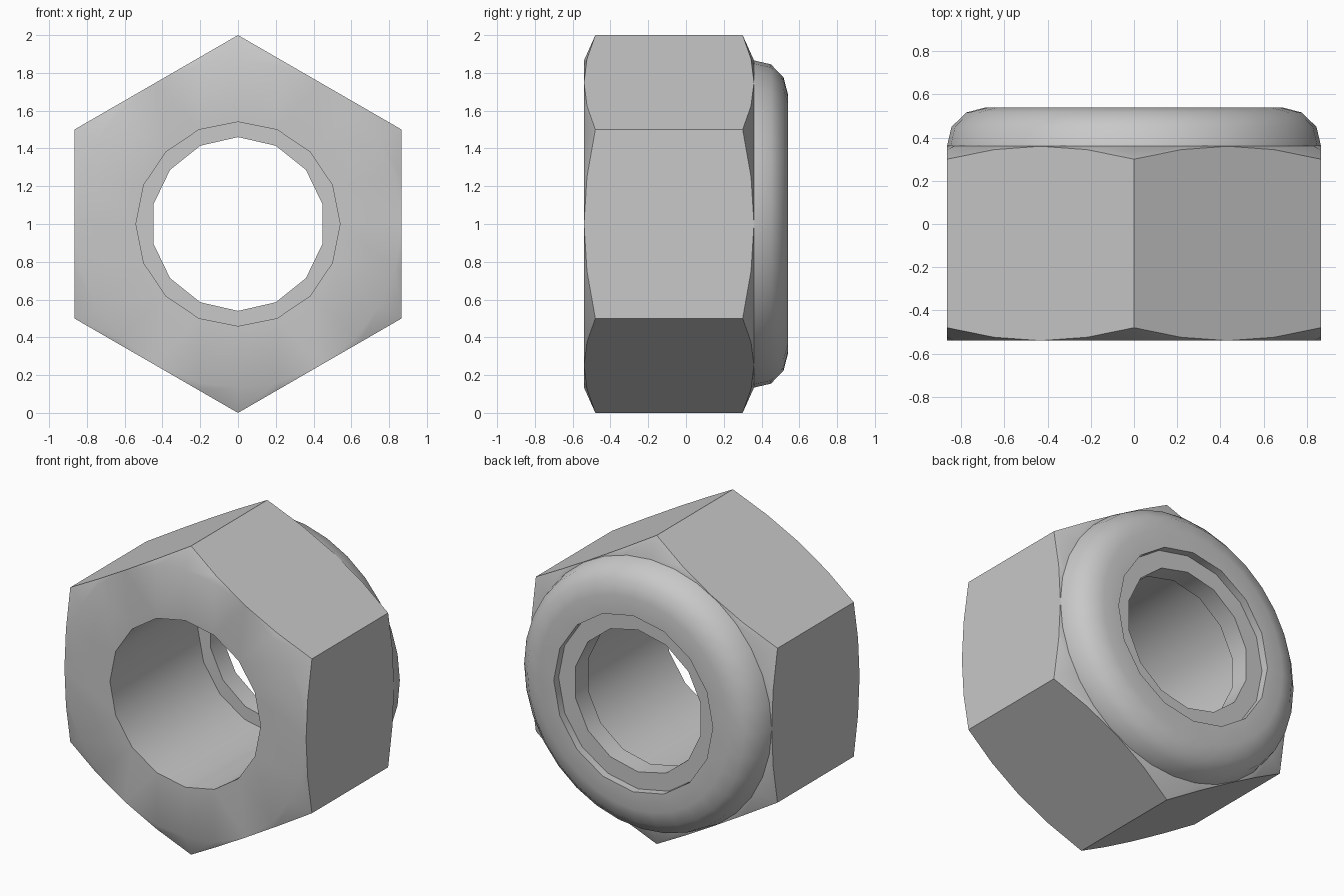
import bpy
import bmesh
import math

cube = bpy.data.objects.get("Cube")
if cube:
    bpy.data.objects.remove(cube, do_unlink=True)

FLAT = math.sqrt(3) / 2      # centre to hexagon side
FRONT, SHOULDER, BACK = -0.54, 0.36, 0.54
TAU = 2 * math.pi

steel = bpy.data.materials.new("grey steel")
steel.use_nodes = True
GREY = (0.58, 0.58, 0.58, 1)
steel.diffuse_color = GREY
steel.node_tree.nodes["Principled BSDF"].inputs["Base Color"].default_value = GREY


def circle(r, y, n):
    """Ring as (angle, radius, y), starting at the top."""
    return [(TAU * i / n, r, y) for i in range(n)]


def hexagon(y, inward, round_off=False):
    """Hexagon ring with four steps per side; its edge follows the chamfer cone."""
    ring = []
    for side in range(6):
        for t in (-0.5, -0.25, 0, 0.25):
            angle = side * TAU / 6 + TAU / 12 + math.atan2(t, FLAT)
            r = math.hypot(t, FLAT)
            drop = 0.06 * (r - FLAT) / (1 - FLAT)
            ring.append((angle, FLAT, y) if round_off else (angle, r, y + inward * drop))
    return ring


def stitch(bm, a, b, ring_a, ring_b):
    """Join two rings that may have different point counts."""
    i = j = 0
    na, nb = len(a), len(b)
    while i < na or j < nb:
        next_a = ring_a[i + 1][0] if i + 1 < na else (TAU if i < na else 99)
        next_b = ring_b[j + 1][0] if j + 1 < nb else (TAU if j < nb else 99)
        face = [a[i % na]]
        step_a, step_b = next_a < next_b + 1e-5, next_b < next_a + 1e-5
        if step_a:
            i += 1
            face.append(a[i % na])
        old_b = b[j % nb]
        if step_b:
            j += 1
            face.append(b[j % nb])
        face.append(old_b)
        bm.faces.new(face)


def ring_solid(name, rings, smooth_angle):
    """Closed ring-shaped part made by joining rings in a cycle."""
    bm = bmesh.new()
    loops = [[bm.verts.new((r * math.sin(a), y, 1 + r * math.cos(a))) for a, r, y in ring]
             for ring in rings]
    for k in range(len(rings)):
        m = (k + 1) % len(rings)
        stitch(bm, loops[k], loops[m], rings[k], rings[m])
    bmesh.ops.remove_doubles(bm, verts=bm.verts[:], dist=1e-4)
    bmesh.ops.recalc_face_normals(bm, faces=bm.faces[:])
    mesh = bpy.data.meshes.new(name)
    bm.to_mesh(mesh)
    bm.free()
    mesh.materials.append(steel)
    obj = bpy.data.objects.new(name, mesh)
    bpy.context.collection.objects.link(obj)
    bpy.ops.object.select_all(action='DESELECT')
    obj.select_set(True)
    bpy.context.view_layer.objects.active = obj
    bpy.ops.object.shade_smooth_by_angle(angle=math.radians(smooth_angle))
    return obj


# Hexagonal body with conical chamfers and a round bore
ring_solid("hex_body", [
    circle(0.54, FRONT, 16),
    hexagon(FRONT, 1, round_off=True),
    hexagon(FRONT, 1),
    hexagon(SHOULDER, -1),
    hexagon(SHOULDER, -1, round_off=True),
    circle(0.54, SHOULDER, 16),
], 30)

# Rounded collar behind the body
outer = [(FLAT, SHOULDER), (0.845, 0.45), (0.775, 0.517), (0.685, BACK)]
ring_solid("rounded_collar",
           [circle(r, y, 32) for r, y in outer]
           + [circle(0.57, BACK, 16), circle(0.57, SHOULDER, 16)], 38)

# Locking insert recessed inside the collar
ring_solid("locking_insert", [
    circle(0.57, SHOULDER, 16),
    circle(0.57, 0.49, 16),
    circle(0.46, 0.49, 14),
    circle(0.46, SHOULDER, 14),
], 30)
